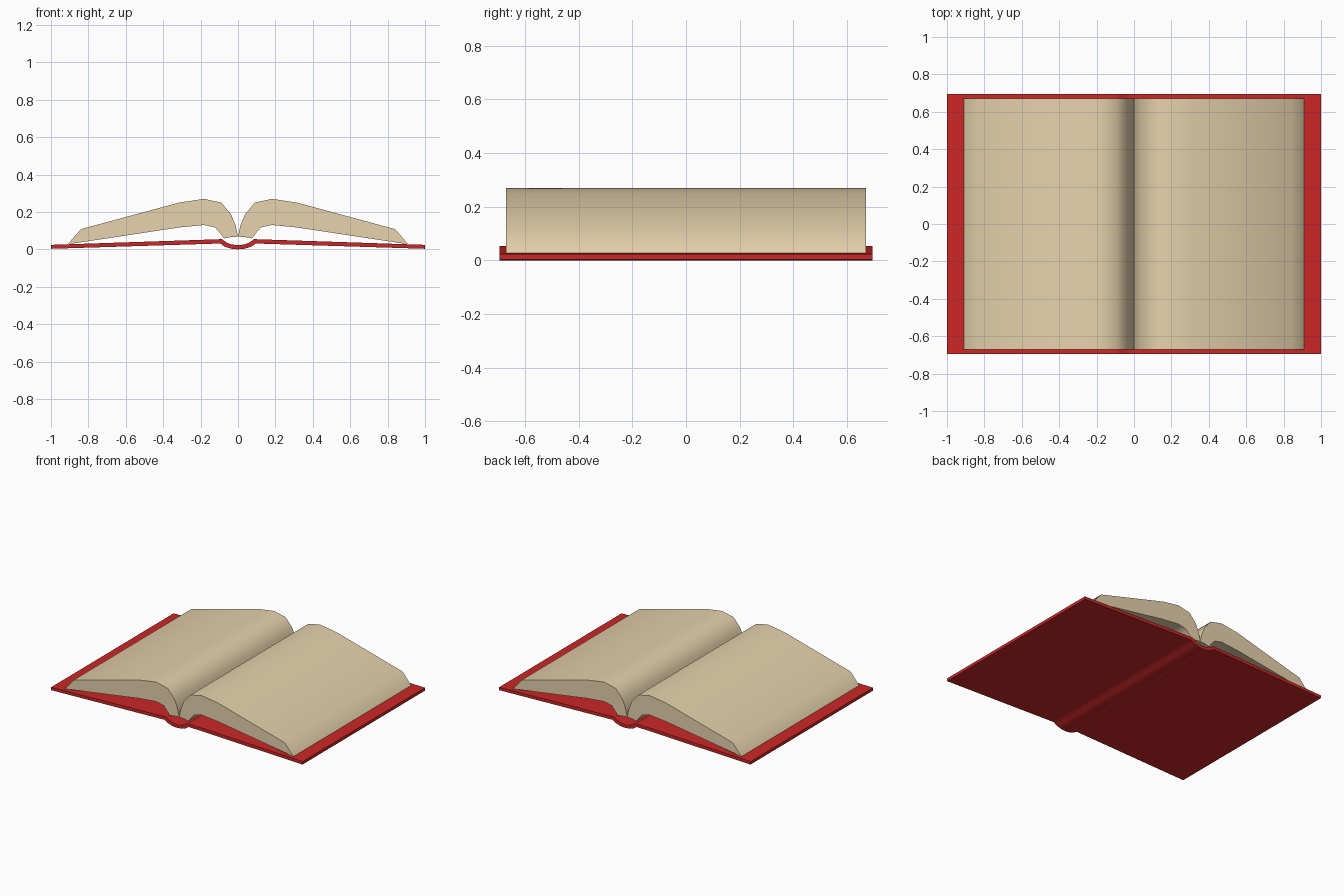
import bpy, bmesh, math

if "Cube" in bpy.data.objects:
    bpy.data.objects.remove(bpy.data.objects["Cube"])


def material(name, color):
    m = bpy.data.materials.new(name)
    m.diffuse_color = (*color, 1)
    m.use_nodes = True
    m.node_tree.nodes["Principled BSDF"].inputs["Base Color"].default_value = m.diffuse_color
    return m


def mirrored(half):
    """Right half listed from the centre line outward -> full line, left to right."""
    return [(-x, z) for x, z in half[:0:-1]] + half


def extrude_strip(name, top, bottom, half_depth, mat):
    """Solid between two matching lines in xz, extruded along y."""
    bm = bmesh.new()
    rows = []
    for y in (-half_depth, half_depth):
        rows.append([[bm.verts.new((x, y, z)) for x, z in line] for line in (top, bottom)])
    (ft, fb), (bt, bb) = rows
    n = len(top)
    for i in range(n - 1):
        for a, b in ((ft, fb), (bt, bb), (ft, bt), (fb, bb)):
            bm.faces.new((a[i], a[i + 1], b[i + 1], b[i]))
    for i in (0, n - 1):
        bm.faces.new((ft[i], bt[i], bb[i], fb[i]))
    bmesh.ops.recalc_face_normals(bm, faces=bm.faces)
    me = bpy.data.meshes.new(name)
    bm.to_mesh(me)
    bm.free()
    ob = bpy.data.objects.new(name, me)
    bpy.context.collection.objects.link(ob)
    me.materials.append(mat)
    bpy.ops.object.select_all(action='DESELECT')
    ob.select_set(True)
    bpy.context.view_layer.objects.active = ob
    bpy.ops.object.shade_smooth_by_angle(angle=math.radians(40))
    return ob


red = material("cover_red", (0.60, 0.02, 0.02))
paper = material("paper", (0.80, 0.65, 0.42))

# Cover: two sloping boards joined by a sagging spine
cover_top = [(0, .022), (.035, .026), (.06, .036), (.085, .054), (.10, .054), (1, .024)]
cover_bottom = [(0, 0), (.035, .003), (.07, .014), (.095, .031), (.105, .031), (1, .003)]
extrude_strip("cover", mirrored(cover_top), mirrored(cover_bottom), .695, red)

# Page blocks: arched pages, hollow beneath, meeting in the gutter
page_top = [(0, .068), (.012, .125), (.037, .187), (.09, .25), (.182, .27), (.315, .25),
            (.84, .108), (.91, .027)]
page_bottom = [(0, .068), (.04, .065), (.075, .058), (.092, .082), (.122, .117), (.182, .13),
               (.315, .117), (.91, .027)]


def page_block(name, side):
    # Start and end points are shared by both lines, so build one closed outline
    outline = page_top + page_bottom[-2:0:-1]
    bm = bmesh.new()
    face = bm.faces.new([bm.verts.new((side * x, -.67, z)) for x, z in outline])
    ext = bmesh.ops.extrude_face_region(bm, geom=[face], use_keep_orig=True)
    bmesh.ops.translate(bm, vec=(0, 1.34, 0),
                        verts=[v for v in ext['geom'] if isinstance(v, bmesh.types.BMVert)])
    bmesh.ops.recalc_face_normals(bm, faces=bm.faces)
    me = bpy.data.meshes.new(name)
    bm.to_mesh(me)
    bm.free()
    ob = bpy.data.objects.new(name, me)
    bpy.context.collection.objects.link(ob)
    me.materials.append(paper)
    bpy.ops.object.select_all(action='DESELECT')
    ob.select_set(True)
    bpy.context.view_layer.objects.active = ob
    bpy.ops.object.shade_smooth_by_angle(angle=math.radians(40))


page_block("left_pages", -1)
page_block("right_pages", 1)
